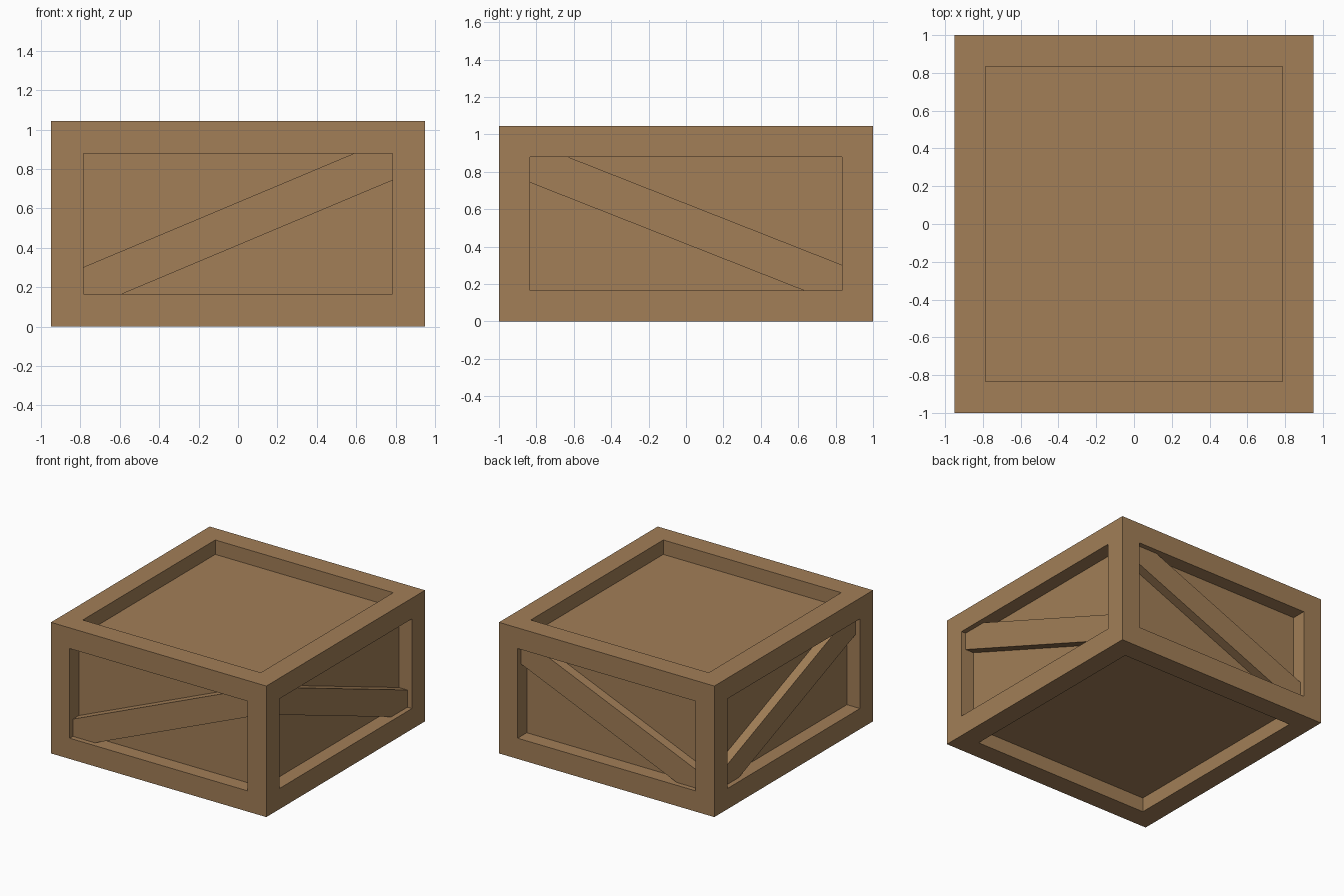
import bpy, bmesh
from mathutils import Vector

if "Cube" in bpy.data.objects:
    bpy.data.objects.remove(bpy.data.objects["Cube"])

HX, HY, H = 0.95, 1.0, 1.045      # half width, half depth, height
RIM, RECESS, BRACE = 0.165, 0.115, 0.04

wood = bpy.data.materials.new("brown wood")
wood.diffuse_color = (0.36, 0.21, 0.095, 1)
wood.use_nodes = True
wood.node_tree.nodes["Principled BSDF"].inputs["Base Color"].default_value = wood.diffuse_color


def add_object(name, bm):
    bmesh.ops.recalc_face_normals(bm, faces=bm.faces[:])
    mesh = bpy.data.meshes.new(name)
    bm.to_mesh(mesh)
    bm.free()
    mesh.materials.append(wood)
    ob = bpy.data.objects.new(name, mesh)
    bpy.context.collection.objects.link(ob)
    return ob


# Crate body: box with a rim and a sunken panel on all six sides
bm = bmesh.new()
bmesh.ops.create_cube(bm, size=1)
for v in bm.verts:
    v.co = Vector((v.co.x * 2 * HX, v.co.y * 2 * HY, (v.co.z + 0.5) * H))
bm.normal_update()
panels = bm.faces[:]
bmesh.ops.inset_individual(bm, faces=panels, thickness=RIM, use_even_offset=True)
bm.normal_update()
normals = [f.normal.copy() for f in panels]
sunk = bmesh.ops.extrude_discrete_faces(bm, faces=panels)["faces"]
for f, n in zip(sunk, normals):
    bmesh.ops.translate(bm, verts=f.verts[:], vec=-n * RECESS)
add_object("crate_body", bm)


# Diagonal brace: plank clipped to the panel opening, mirrored to the far side
def brace(name, half, out, cut, place, axis):
    a, lo, hi = half - RIM, RIM, H - RIM
    profile = [(-a, lo), (-cut, lo), (a, 0.743), (a, hi), (cut, hi), (-a, 0.302)]
    bm = bmesh.new()
    near = out - BRACE
    face = bm.faces.new([bm.verts.new(place(u, z, near)) for u, z in profile])
    ext = bmesh.ops.extrude_face_region(bm, geom=[face])["geom"]
    verts = [g for g in ext if isinstance(g, bmesh.types.BMVert)]
    back = place(0, 0, out - RECESS - 0.005) - place(0, 0, near)
    bmesh.ops.translate(bm, verts=verts, vec=back)
    ob = add_object(name, bm)
    mod = ob.modifiers.new("mirror", 'MIRROR')
    mod.use_axis = [i == axis for i in range(3)]


brace("front_and_back_brace", HX, HY, 0.59, lambda u, z, d: Vector((u, -d, z)), 1)
brace("side_brace", HY, HX, 0.632, lambda u, z, d: Vector((d, -u, z)), 0)
